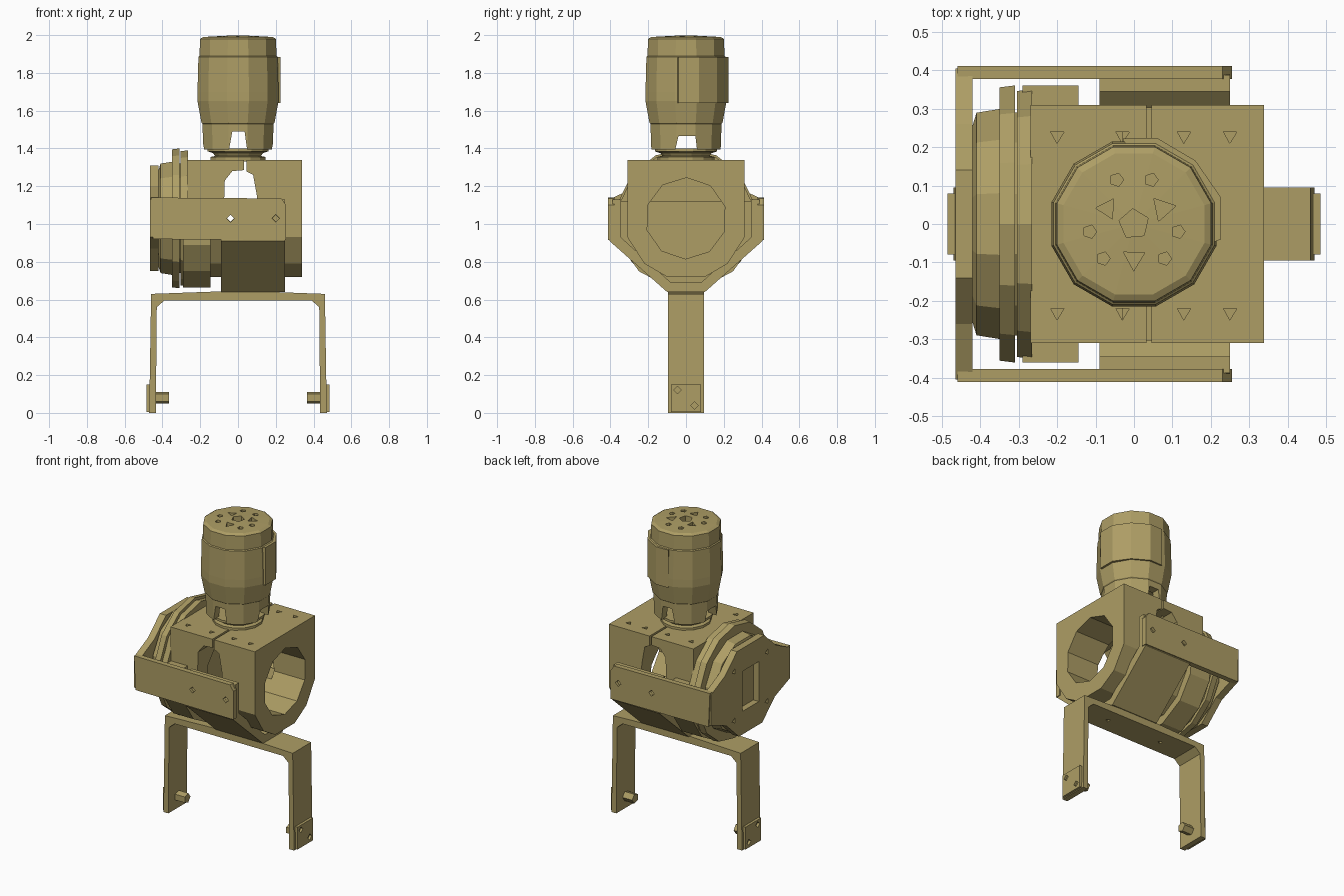
import bpy, bmesh, math

if "Cube" in bpy.data.objects:
    bpy.data.objects.remove(bpy.data.objects["Cube"])

mat = bpy.data.materials.new("tan_metal")
mat.diffuse_color = (0.42, 0.34, 0.13, 1)
mat.use_nodes = True
mat.node_tree.nodes["Principled BSDF"].inputs["Base Color"].default_value = mat.diffuse_color
MAP = {"x": lambda u, v, t: (t, u, v), "y": lambda u, v, t: (u, t, v), "z": lambda u, v, t: (u, v, t)}


def finish(name, bm):
    bmesh.ops.remove_doubles(bm, verts=bm.verts, dist=1e-5)
    bmesh.ops.recalc_face_normals(bm, faces=bm.faces)
    me = bpy.data.meshes.new(name)
    bm.to_mesh(me)
    bm.free()
    me.materials.append(mat)
    ob = bpy.data.objects.new(name, me)
    bpy.context.collection.objects.link(ob)
    return ob


def prism(name, pts, axis, a, b):
    """Extrude a 2D outline along an axis from a to b."""
    bm = bmesh.new()
    lo, hi = ([bm.verts.new(MAP[axis](u, v, t)) for u, v in pts] for t in (a, b))
    bm.faces.new(lo)
    bm.faces.new(hi)
    for i in range(len(pts)):
        j = (i + 1) % len(pts)
        bm.faces.new((lo[i], lo[j], hi[j], hi[i]))
    return finish(name, bm)


def rect(u0, u1, v0, v1):
    return [(u0, v0), (u1, v0), (u1, v1), (u0, v1)]


def ngon(u, v, r, n, turn=0.0):
    return [(u + r * math.cos(turn + math.tau * i / n), v + r * math.sin(turn + math.tau * i / n)) for i in range(n)]


def lathe(name, profile, n, axis, cu=0, cv=0):
    """Spin (radius, height) points around an axis."""
    bm = bmesh.new()
    rings = [[bm.verts.new(MAP[axis](u, v, t)) for u, v in ngon(cu, cv, r, n, math.pi / n)] for r, t in profile]
    for p, q in zip(rings, rings[1:]):
        for i in range(n):
            j = (i + 1) % n
            bm.faces.new((p[i], p[j], q[j], q[i]))
    return finish(name, bm)


def cut(ob, *cutters):
    for c in cutters:
        m = ob.modifiers.new("cut", "BOOLEAN")
        m.operation, m.solver, m.object = "DIFFERENCE", "EXACT", c
        bpy.context.view_layer.objects.active = ob
        bpy.ops.object.modifier_apply(modifier=m.name)
        bpy.data.objects.remove(c)


def mirrored(half):
    return half + [(-u, v) for u, v in reversed(half)]


CZ = 1.03  # height of the horizontal motor axis

# Bottom fork with end pads and inner bolts
fork = prism("fork", mirrored([(0.47, 0), (0.46, 0.63), (0.1, 0.643)])
             + [(-0.435, 0), (-0.43, 0.56), (-0.39, 0.595), (0.39, 0.595), (0.43, 0.56), (0.435, 0)],
             "y", -0.095, 0.095)
cut(fork, *[prism("hole", ngon(x, 0, 0.018, 3), "z", 0.5, 0.625) for x in (-0.2, 0.2)])
for s, side in ((-1, "left"), (1, "right")):
    pad = prism(side + "_fork_pad", rect(-0.08, 0.08, 0.005, 0.15), "x", s * 0.455, s * 0.485)
    cut(pad, *[prism("hole", ngon(y, z, 0.02, 4), "x", s * 0.47, s * 0.5) for y, z in ((-0.045, 0.12), (0.045, 0.04))])
    prism(side + "_fork_bolt", ngon(0, 0.08, 0.032, 5), "x", s * 0.365, s * 0.44)

# V-shaped cradle joined to the fork
cradle = prism("v_cradle", mirrored([(0.388, 1.13), (0.405, 0.91), (0.1, 0.64)])
               + [(-0.345, 1.13), (-0.345, 0.93), (-0.08, 0.69), (0.08, 0.69), (0.345, 0.93), (0.345, 1.13)],
               "x", -0.09, 0.25)
cut(cradle, *[prism("hole", ngon(x, CZ, 0.018, 4), "y", -0.5, 0.5) for x in (-0.04, 0.2)])

# Side arms
for s, side in ((-1, "front"), (1, "back")):
    arm = prism(side + "_arm", [(-0.45, 0.92), (0.255, 0.915), (0.255, 1.1), (0.23, 1.135), (-0.46, 1.14)],
                "y", s * 0.378, s * 0.412)
    cut(arm, *[prism("hole", ngon(x, CZ, 0.02, 4), "y", s * 0.3, s * 0.5) for x in (-0.04, 0.2)])

# End plate with a square window and screw holes
plate = prism("end_plate", mirrored([(0.12, 0.75), (0.25, 0.87), (0.405, 0.93), (0.405, 1.13), (0.26, 1.2), (0.14, 1.31)]),
              "x", -0.465, -0.42)
cut(plate, prism("hole", rect(-0.085, 0.085, 0.9, 1.16), "x", -0.5, -0.4),
    *[prism("hole", ngon(y, z, 0.02, 3), "x", -0.5, -0.4)
      for y in (-0.17, 0.17) for z in (CZ - 0.16, CZ + 0.16)])

# Horizontal motor: drum, flange rings and lower housing
lathe("motor_drum", [(0, -0.425), (0.25, -0.425), (0.3, -0.41), (0.31, -0.35), (0.29, -0.26), (0, -0.26)], 12, "x", 0, CZ)
lathe("outer_flange", [(0, -0.35), (0.365, -0.35), (0.37, -0.31), (0, -0.31)], 14, "x", 0, CZ)
lathe("inner_flange", [(0, -0.305), (0.355, -0.305), (0.36, -0.265), (0, -0.265)], 14, "x", 0, CZ)
prism("lower_housing", mirrored([(0.09, 0.665), (0.25, 0.75), (0.345, 0.89), (0.36, 1.12)]), "x", -0.29, -0.145)

# Square clamp block with a bore, side windows, a split and bolt holes
block = prism("clamp_block", mirrored([(0.1, 0.72), (0.22, 0.79), (0.31, 0.93), (0.31, 1.34)]), "x", -0.27, 0.338)
cut(block, prism("bore", ngon(0, CZ, 0.215, 10, 0.3), "x", -0.21, 0.4),
    prism("window", [(-0.08, 0.92), (0.12, 0.92), (0.1, 1.15), (0.08, 1.26), (0.03, 1.285), (-0.03, 1.28), (-0.07, 1.23)],
          "y", -0.5, 0.5),
    prism("split", rect(0.032, 0.046, 1.2, 1.4), "y", -0.5, 0.5),
    *[prism("hole", ngon(x, y, 0.02, 3, 0.5), "z", 1.28, 1.4)
      for x in (-0.2, -0.03, 0.13, 0.25) for y in (-0.23, 0.23)])

# Neck between block and head
lathe("neck", [(0, 1.33), (0.15, 1.33), (0.15, 1.355), (0.125, 1.36), (0.135, 1.375), (0.165, 1.385), (0.165, 1.4), (0, 1.4)],
      14, "z")

# Head: faceted body, hollow skirt with slots, holes in the cap
head = lathe("motor_head", [(0, 1.5), (0.14, 1.5), (0.14, 1.395), (0.19, 1.395), (0.195, 1.53), (0.2, 1.535),
                            (0.222, 1.65), (0.222, 1.7), (0.217, 1.885), (0.211, 1.89), (0.208, 1.98),
                            (0.19, 1.99), (0, 2.0)], 12, "z")
cut(head, prism("slot", [(-0.05, 1.38), (0.05, 1.38), (0.035, 1.49), (-0.03, 1.49)], "y", -0.4, 0.4),
    prism("slot", [(-0.06, 1.38), (0.06, 1.38), (0.05, 1.465), (-0.04, 1.465)], "x", -0.4, 0.4),
    *[prism("hole", ngon(sx * x, y, 0.018, 5), "z", 1.94, 2.1)
      for x, y in ((0.045, 0.115), (0.115, -0.02), (0.08, -0.09)) for sx in (-1, 1)],
    *[prism("hole", ngon(x, y, r, 3, a), "z", 1.93, 2.1)
      for x, y, r, a in ((-0.07, 0.04, 0.03, 1.0), (0.075, 0.04, 0.035, 0.2), (0, -0.09, 0.032, 0.5))],
    prism("hole", ngon(0, 0, 0.04, 5, 0.4), "z", 1.93, 2.1))

# Raised cover on the side of the head
cover = prism("head_side_cover", [(0.12, 0.08), (0.2, -0.05), (0.226, -0.04), (0.226, 0.07),
                                  (0.16, 0.165), (0.06, 0.224), (-0.03, 0.222), (0.03, 0.12)], "z", 1.64, 1.885)
